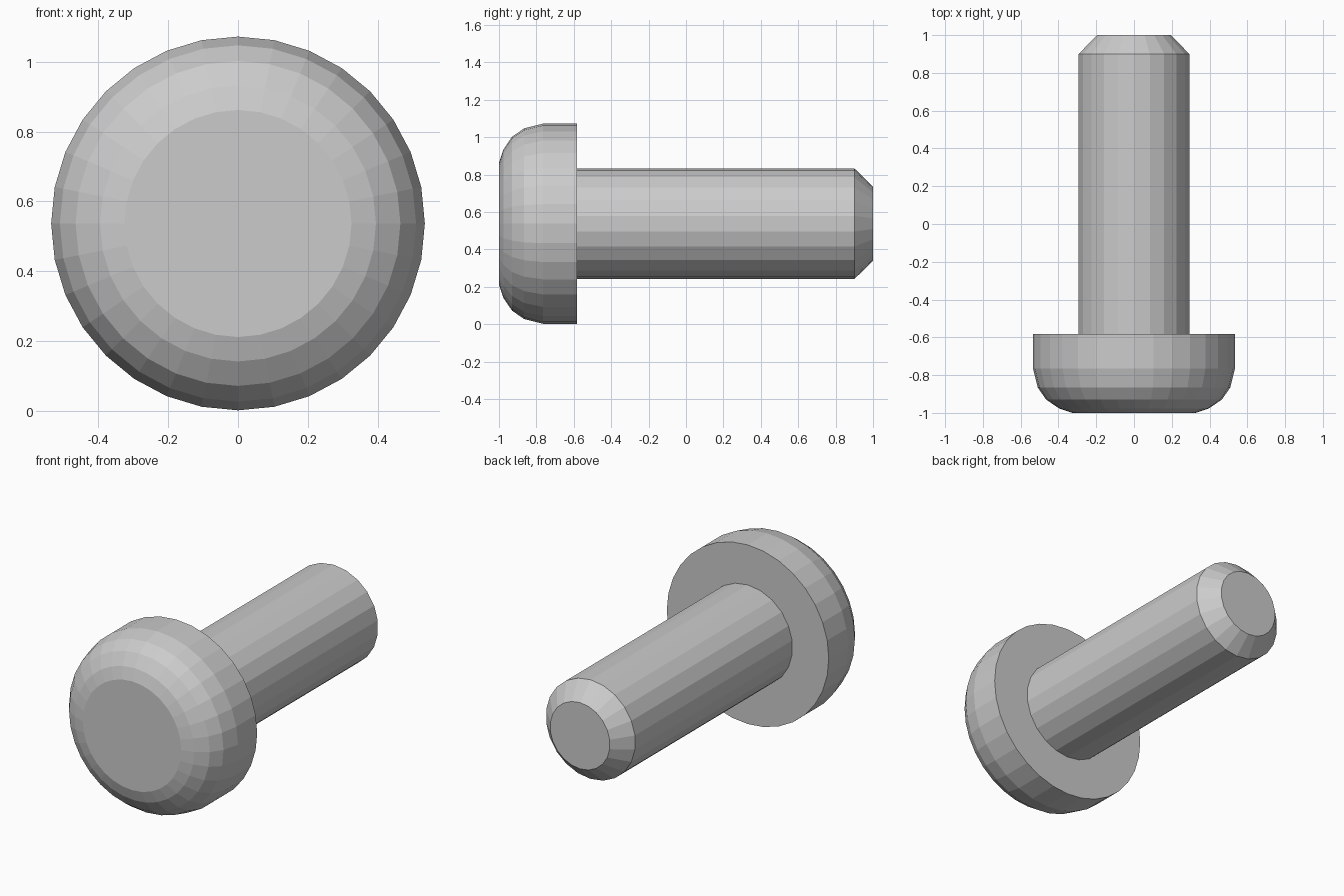
import bpy, bmesh, math

if "Cube" in bpy.data.objects:
    bpy.data.objects.remove(bpy.data.objects["Cube"])

AXIS_Z = 0.537


def lathe(name, profile, sides, cap_first=False, cap_last=False):
    """Revolve (radius, y) points around the bolt's y axis, flat shaded."""
    bm = bmesh.new()
    rings = []
    for r, y in profile:
        ring = []
        for i in range(sides):
            a = 2 * math.pi * i / sides
            ring.append(bm.verts.new((r * math.sin(a), y, AXIS_Z + r * math.cos(a))))
        rings.append(ring)
    for a, b in zip(rings, rings[1:]):
        for i in range(sides):
            j = (i + 1) % sides
            bm.faces.new((a[i], b[i], b[j], a[j]))
    if cap_first:
        bm.faces.new(rings[0])
    if cap_last:
        bm.faces.new(rings[-1][::-1])
    # rings run front to back; make every face point outward
    bm.normal_update()
    side = bm.faces[:][(len(profile) // 2 - 1) * sides]
    c = side.calc_center_median()
    if side.normal.x * c.x + side.normal.z * (c.z - AXIS_Z) < 0:
        bmesh.ops.reverse_faces(bm, faces=bm.faces[:])
    mesh = bpy.data.meshes.new(name)
    bm.to_mesh(mesh)
    bm.free()
    obj = bpy.data.objects.new(name, mesh)
    bpy.context.collection.objects.link(obj)
    return obj


# Rounded head with a flat front and a ring-shaped underside
lathe("bolt_head", [(0.325, -1.0), (0.395, -0.977), (0.465, -0.93), (0.51, -0.865),
                    (0.535, -0.765), (0.535, -0.583), (0.28, -0.583)],
      32, cap_first=True)

# Plain shank with a chamfered tip
lathe("bolt_shank", [(0.296, -0.583), (0.296, 0.9), (0.198, 1.0)],
      22, cap_last=True)
